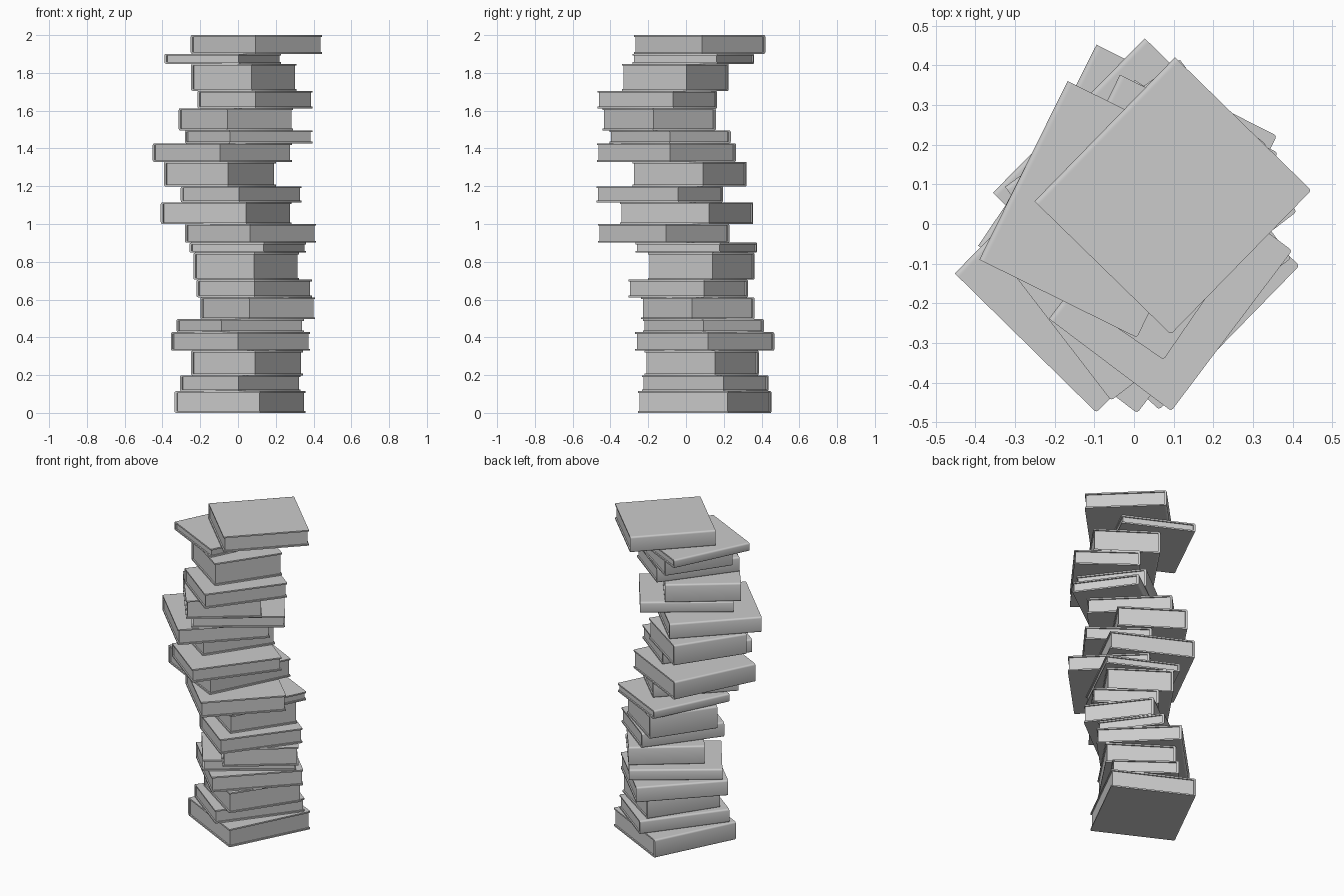
import bpy, bmesh, math
from mathutils import Matrix

if "Cube" in bpy.data.objects:
    bpy.data.objects.remove(bpy.data.objects["Cube"])

# Ten book designs: length along spine, depth, thickness, turn in degrees
DESIGNS = [
    (.536, .509, .115, 63.2), (.548, .391, .084, 52.8),
    (.454, .412, .130, 56.0), (.546, .500, .098, 45.5),
    (.545, .400, .069, 36.0), (.444, .420, .116, 37.6),
    (.506, .386, .093, 53.0), (.420, .392, .143, 55.5),
    (.502, .443, .053, 63.7), (.507, .480, .099, 45.7),
]
# Centre of each book, bottom to top; the designs repeat twice
CENTRES = [
    (.012, .098), (.013, .100), (.048, .082), (.014, .098), (.013, .092),
    (.106, .062), (.087, .010), (.045, .079), (.052, .053), (.068, -.119),
    (-.061, .002), (.018, -.140), (-.095, .018), (-.082, -.105), (.058, -.085),
    (-.010, -.143), (.092, -.153), (.032, -.058), (-.080, .037), (.098, .071),
]
COVER = .009     # board thickness
INSET = .008     # how far the boards overhang the pages


def add_box(bm, x0, x1, y0, y1, z0, z1, pick=None, radius=0, segments=2):
    """Box between two corners, rounding the edges chosen by pick."""
    mat = Matrix.Translation(((x0 + x1) / 2, (y0 + y1) / 2, (z0 + z1) / 2)) \
        @ Matrix.Diagonal((x1 - x0, y1 - y0, z1 - z0, 1))
    verts = bmesh.ops.create_cube(bm, size=1, matrix=mat)["verts"]
    if pick:
        edges = {e for v in verts for e in v.link_edges
                 if pick(e.verts[0].co, e.verts[1].co)}
        bmesh.ops.bevel(bm, geom=list(edges), offset=radius, segments=segments,
                        profile=.5, affect='EDGES')


def make_book(name, length, depth, thick, turn, centre, z):
    hx, hy = length / 2, depth / 2
    bm = bmesh.new()

    def upright(a, b):
        return abs(a.z - b.z) > 1e-4 and a.y < 0

    def spine_edge(a, b):
        return abs(a.x - b.x) > 1e-4 and min(a.y, b.y) > hy - 1e-4

    # Bottom and top boards with softened outer corners
    for z0 in (0, thick - COVER):
        add_box(bm, -hx, hx, -hy, hy - .014, z0, z0 + COVER, upright, .007)
    # Spine with rounded long edges
    add_box(bm, -hx, hx, hy - .014, hy, 0, thick, spine_edge, .010, 3)
    # Page block
    add_box(bm, -hx + INSET, hx - INSET, -hy + INSET, hy - .014,
            COVER, thick - COVER)

    mesh = bpy.data.meshes.new(name)
    bm.to_mesh(mesh)
    bm.free()
    ob = bpy.data.objects.new(name, mesh)
    ob.location = (*centre, z)
    ob.rotation_euler.z = math.radians(turn)
    bpy.context.collection.objects.link(ob)
    bpy.ops.object.select_all(action='DESELECT')
    ob.select_set(True)
    bpy.context.view_layer.objects.active = ob
    bpy.ops.object.shade_smooth_by_angle(angle=math.radians(35))


# Stack the books
height = 0
for i, centre in enumerate(CENTRES):
    length, depth, thick, turn = DESIGNS[i % 10]
    make_book(f"book_{i + 1:02d}", length, depth, thick, turn, centre, height)
    height += thick
